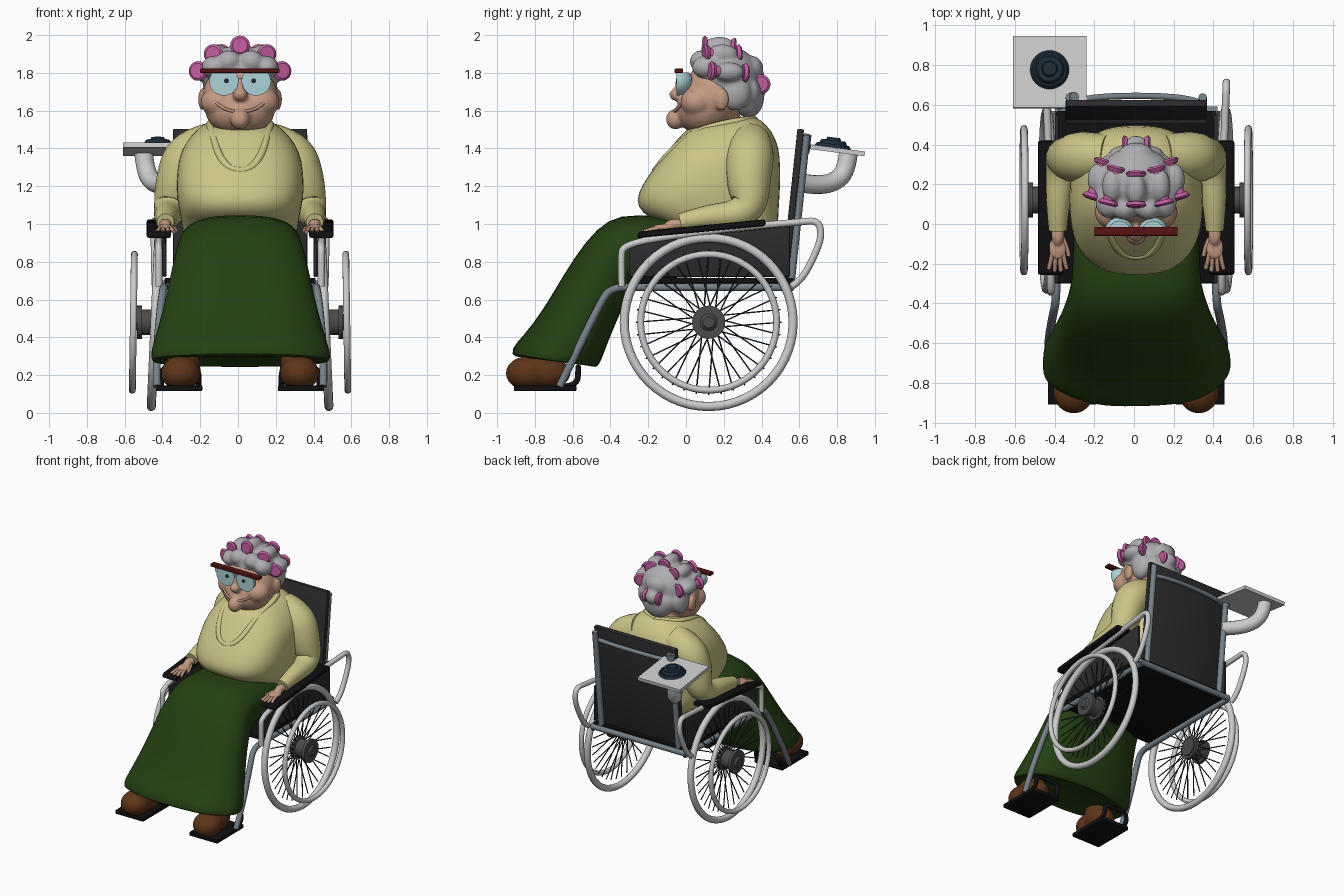
import bpy, bmesh, math
from mathutils import Matrix, Vector

mats = {}
def finish(ob, col):
    if col:
        if col not in mats:
            mats[col] = bpy.data.materials.new("colour_%d" % len(mats))
            mats[col].diffuse_color = (*col, 1)
        ob.data.materials.append(mats[col])
    return ob

def new_mesh(name, bm, col=None):
    bmesh.ops.recalc_face_normals(bm, faces=bm.faces)
    me = bpy.data.meshes.new(name)
    bm.to_mesh(me)
    bm.free()
    ob = bpy.data.objects.new(name, me)
    bpy.context.collection.objects.link(ob)
    return finish(ob, col)

def tube(name, paths, r, col=None, radii=None, res=3):
    """Round rods along smooth paths, with optional radius per point."""
    cu = bpy.data.curves.new(name, 'CURVE')
    cu.dimensions, cu.bevel_depth, cu.bevel_resolution = '3D', r, res
    cu.use_fill_caps = True
    for path in paths:
        sp = cu.splines.new('NURBS' if len(path) > 2 else 'POLY')
        sp.points.add(len(path) - 1)
        for i, p in enumerate(path):
            sp.points[i].co = (*p, 1)
            sp.points[i].radius = radii[i] if radii else 1
        if len(path) > 2:
            sp.order_u, sp.use_endpoint_u, sp.resolution_u = 3, True, 5
    ob = bpy.data.objects.new(name, cu)
    bpy.context.collection.objects.link(ob)
    return finish(ob, col)

def slab(name, yz, x0, x1, col=None, bev=0.006):
    """Side profile extruded across x."""
    bm = bmesh.new()
    f = bm.faces.new([bm.verts.new((x0, y, z)) for y, z in yz])
    g = bmesh.ops.extrude_face_region(bm, geom=[f])['geom']
    bmesh.ops.translate(bm, vec=(x1 - x0, 0, 0), verts=[v for v in g if isinstance(v, bmesh.types.BMVert)])
    ob = new_mesh(name, bm, col)
    b = ob.modifiers.new("bevel", 'BEVEL')
    b.width, b.segments = bev, 2

def loft(name, rows, n0, n1, col, wave=0):
    """Rows are (front y, z, back y, z, half width); squareness runs from n0 to n1."""
    bm, N, rings = bmesh.new(), 32, []
    for k, (y1, z1, y2, z2, hw) in enumerate(rows):
        ring, n = [], n0 + (n1 - n0) * k / (len(rows) - 1)
        for i in range(N):
            a = 2 * math.pi * i / N
            c, s = math.cos(a), math.sin(a)
            c = math.copysign(abs(c) ** (2 / n), c)
            s = math.copysign(abs(s) ** (2 / n), s)
            w = 1 + wave * math.sin(7 * a + 1) * (k / len(rows)) ** 2
            ring.append(bm.verts.new((hw * c * w, (y1 + y2) / 2 + (y1 - y2) / 2 * s * w,
                                      (z1 + z2) / 2 + (z1 - z2) / 2 * s)))
        rings.append(ring)
    for A, B in zip(rings, rings[1:]):
        for i in range(N):
            bm.faces.new((A[i], A[(i + 1) % N], B[(i + 1) % N], B[i]))
    bm.faces.new(rings[0])
    bm.faces.new(rings[-1])
    new_mesh(name, bm, col).modifiers.new("smooth", 'SUBSURF').levels = 1

def blobs(name, items, col=None, voxel=0.01):
    """Ellipsoids (x, y, z, rx, ry, rz) melted together."""
    bm = bmesh.new()
    for x, y, z, a, b, c in items:
        bmesh.ops.create_uvsphere(bm, u_segments=24, v_segments=14, radius=1,
            matrix=Matrix.Translation((x, y, z)) @ Matrix.Diagonal((a, b, c, 1)))
    ob = new_mesh(name, bm, col)
    m = ob.modifiers.new("melt", 'REMESH')
    m.mode, m.voxel_size = 'VOXEL', voxel
    m = ob.modifiers.new("soften", 'SMOOTH')
    m.factor, m.iterations = 0.5, 6

def disc(name, p, q, r, col=None, r2=None, seg=24):
    """Cylinder or cone from p to q."""
    p, q = Vector(p), Vector(q)
    bm = bmesh.new()
    rot = (q - p).to_track_quat('Z', 'Y').to_matrix().to_4x4()
    bmesh.ops.create_cone(bm, cap_ends=True, segments=seg, radius1=r, radius2=r if r2 is None else r2,
                          depth=(q - p).length, matrix=Matrix.Translation((p + q) / 2) @ rot)
    new_mesh(name, bm, col)

def ring(name, loc, R, r, tilt, col=None):
    bpy.ops.mesh.primitive_torus_add(location=loc, rotation=(0, math.pi / 2 + tilt, 0), major_radius=R,
                                     minor_radius=r, major_segments=56, minor_segments=12)
    bpy.context.object.name = name
    finish(bpy.context.object, col)

BLACK, DARK, STEEL = (0.005, 0.005, 0.006), (0.025, 0.025, 0.027), (0.18, 0.22, 0.25)
PALE, SKIN, CREAM = (0.55, 0.55, 0.55), (0.55, 0.32, 0.22), (0.6, 0.56, 0.24)
GREEN, BROWN, HAIR = (0.017, 0.052, 0.006), (0.11, 0.035, 0.009), (0.42, 0.42, 0.44)
PINK, RED, BLUE = (0.55, 0.11, 0.35), (0.1, 0.006, 0.006), (0.4, 0.65, 0.68)
NAVY, HUB = (0.012, 0.025, 0.04), (0.07, 0.07, 0.07)

# chair seat and backrest
slab("seat", [(-0.3, 0.685), (0.57, 0.685), (0.57, 0.715), (-0.3, 0.715)], -0.4, 0.4, BLACK)
slab("backrest", [(0.505, 0.71), (0.54, 0.71), (0.625, 1.5), (0.59, 1.505)], -0.355, 0.355, DARK)
tube("rear_crossbar", [[(-0.41, 0.57, 0.68), (0.41, 0.57, 0.68)]], 0.022, STEEL)
tube("back_bow", [[(-0.32, 0.61, 1.4), (-0.25, 0.645, 1.41), (0.25, 0.645, 1.41), (0.32, 0.61, 1.4)]], 0.016, STEEL)

for s in (-1, 1):
    # cambered wheel with handrim, hub and spokes
    ring("wheel", (s * 0.45, 0.12, 0.48), 0.447, 0.024, -s * 0.045, PALE)
    ring("handrim", (s * 0.565, 0.12, 0.48), 0.36, 0.018, -s * 0.015, PALE)
    disc("hub", (s * 0.41, 0.12, 0.48), (s * 0.54, 0.12, 0.48), 0.068, HUB)
    for x in (0.42, 0.52):
        disc("hub_flange", (s * x, 0.12, 0.48), (s * (x + 0.025), 0.12, 0.48), 0.088, HUB)
    disc("hub_cap", (s * 0.54, 0.12, 0.48), (s * 0.56, 0.12, 0.48), 0.05, HUB, 0.03)
    spokes = []
    for i in range(36):
        a = 2 * math.pi * i / 36
        b = a + (0.3 if i % 2 else -0.3)
        spokes.append([(s * 0.44, 0.12 + 0.08 * math.cos(b), 0.48 + 0.08 * math.sin(b)),
                       (s * (0.45 - 0.018 * math.sin(a)), 0.12 + 0.385 * math.cos(a), 0.48 + 0.385 * math.sin(a))])
    tube("spokes", spokes, 0.004, DARK, res=1)
    # side panel, armrest and frame tubes
    slab("side_panel", [(-0.3, 0.72), (0.55, 0.72), (0.55, 0.99), (-0.3, 0.9)], s * 0.39, s * 0.41, DARK)
    slab("armrest", [(-0.26, 0.925), (0.42, 0.99), (0.42, 1.025), (-0.25, 0.96)], s * 0.365, s * 0.495, BLACK, 0.012)
    tube("arm_frame", [[(s * (0.43 + 0.04 * max(0, y - 0.1)), y, z) for y, z in ((-0.34, 0.67), (-0.345, 0.84),
        (-0.33, 0.88), (-0.2, 0.92), (0.3, 0.985), (0.6, 1.01), (0.7, 1.02), (0.72, 0.94), (0.68, 0.83),
        (0.61, 0.7), (0.56, 0.67))]], 0.019, PALE)
    tube("leg_frame", [[(s * x, y, z) for x, y, z in ((0.4, 0.57, 0.665), (0.4, -0.25, 0.665), (0.405, -0.4, 0.665),
        (0.42, -0.46, 0.57), (0.445, -0.6, 0.28), (0.44, -0.67, 0.14))]], 0.021, STEEL)
    tube("back_post", [[(s * 0.335, 0.555, 0.68), (s * 0.335, 0.638, 1.47)]], 0.021, STEEL)
    # footrest with heel loop
    slab("footrest", [(-0.91, 0.115), (-0.58, 0.115), (-0.58, 0.145), (-0.91, 0.145)], s * 0.2, s * 0.445, BLACK)
    tube("heel_loop", [[(s * x, y, z) for x, y, z in ((0.22, -0.66, 0.14), (0.22, -0.575, 0.14), (0.22, -0.57, 0.24),
        (0.3, -0.57, 0.24), (0.42, -0.57, 0.24), (0.42, -0.575, 0.14), (0.42, -0.66, 0.14))]], 0.016, BLACK)
    # shoe
    blobs("shoe", [(s * 0.315, -0.84, 0.21, 0.105, 0.115, 0.09), (s * 0.305, -0.74, 0.21, 0.1, 0.13, 0.085),
                   (s * 0.3, -0.75, 0.27, 0.09, 0.1, 0.09)], BROWN, 0.012)
    # sleeve
    tube("sleeve", [[(s * 0.14, 0.34, 1.43), (s * 0.27, 0.34, 1.38), (s * 0.325, 0.33, 1.25), (s * 0.365, 0.34, 1.1),
                     (s * 0.38, 0.27, 1.05), (s * 0.395, 0.1, 1.04), (s * 0.395, -0.03, 1.01)]], 0.1,
         CREAM, (1.1, 1.3, 1.2, 0.95, 0.75, 0.6, 0.46), 8)
    # hand and fingers
    blobs("palm", [(s * 0.395, -0.05, 1.0, 0.033, 0.06, 0.028), (s * 0.395, -0.12, 0.982, 0.046, 0.06, 0.018)], SKIN, 0.007)
    fingers = [[(s * (0.395 + o * 0.8), -0.13, 0.982), (s * (0.395 + o), -0.18, 0.977),
                (s * (0.395 + o * 1.4), -0.24 + abs(o) * 0.5, 0.957)] for o in (-0.032, -0.011, 0.011, 0.032)]
    fingers.append([(s * 0.37, -0.07, 0.985), (s * 0.345, -0.12, 0.98), (s * 0.34, -0.16, 0.967)])
    tube("fingers", fingers, 0.011, SKIN)

# skirt, over the lap and down to the hem
loft("skirt", [(0.38, 0.98, 0.38, 0.73, 0.29), (0.05, 1.03, 0.05, 0.72, 0.315), (-0.28, 1.055, -0.15, 0.71, 0.32),
    (-0.41, 1.03, -0.24, 0.69, 0.33), (-0.53, 0.915, -0.31, 0.62, 0.36), (-0.65, 0.73, -0.36, 0.5, 0.39),
    (-0.76, 0.54, -0.42, 0.36, 0.435), (-0.86, 0.41, -0.45, 0.27, 0.47), (-0.935, 0.335, -0.47, 0.245, 0.48),
    (-0.91, 0.285, -0.49, 0.24, 0.46), (-0.84, 0.32, -0.5, 0.27, 0.4)], 2.8, 2.3, GREEN, 0.02)

# sweater and its cowl collar
loft("sweater", [(0.05, 0.8, 0.45, 0.8, 0.28), (-0.05, 0.98, 0.49, 1.0, 0.31), (-0.2, 1.03, 0.49, 1.05, 0.315),
    (-0.26, 1.09, 0.495, 1.12, 0.33), (-0.26, 1.16, 0.5, 1.2, 0.34), (-0.2, 1.26, 0.5, 1.3, 0.335),
    (-0.12, 1.36, 0.495, 1.4, 0.32), (-0.045, 1.45, 0.46, 1.49, 0.26), (0.0, 1.5, 0.39, 1.56, 0.185),
    (0.06, 1.52, 0.35, 1.57, 0.13)], 2.6, 2.6, CREAM)
half = [(0.12, 0.33, 1.55), (0.165, 0.2, 1.53), (0.145, 0.03, 1.48), (0.115, -0.1, 1.36), (0.05, -0.16, 1.28)]
tube("collar", [[(0, 0.36, 1.55)] + half + [(-x, y, z) for x, y, z in half[::-1]] + [(0, 0.36, 1.55)]], 0.022, CREAM)

# head with cheeks, nose, chin and ears
face = [(0, 0.14, 1.67, 0.2, 0.16, 0.19), (0, 0.09, 1.6, 0.185, 0.14, 0.13), (0, 0.18, 1.53, 0.12, 0.12, 0.1),
        (0, -0.055, 1.555, 0.052, 0.052, 0.055), (0, -0.005, 1.6, 0.1, 0.05, 0.05),
        (0, -0.045, 1.685, 0.04, 0.045, 0.035), (0, -0.02, 1.73, 0.025, 0.04, 0.05)]
for s in (-1, 1):
    face += [(s * 0.11, 0.06, 1.645, 0.1, 0.09, 0.08), (s * 0.2, 0.19, 1.66, 0.022, 0.04, 0.06)]
blobs("head", face, SKIN, 0.011)
tube("smile", [[(-0.15, -0.005, 1.665), (-0.1, -0.04, 1.61), (0, -0.07, 1.59), (0.1, -0.04, 1.61),
                (0.15, -0.005, 1.665)]], 0.008, SKIN)

# curlers: spools with two end discs, and hair rolled over them
curlers = [((0, 0.1, 1.945), (0, 0.25, 1.935)), ((-0.055, 0.395, 1.74), (0.055, 0.395, 1.74))]
hair = [(0, 0.21, 1.78, 0.195, 0.18, 0.165), (0, 0.33, 1.68, 0.125, 0.085, 0.12), (0, 0.35, 1.82, 0.09, 0.06, 0.07)]
for s in (-1, 1):
    curlers += [((s * 0.14, 0.11, 1.9), (s * 0.1, 0.275, 1.9)), ((s * 0.22, 0.14, 1.81), (s * 0.165, 0.31, 1.8))]
    hair += [(s * 0.14, 0.26, 1.7, 0.06, 0.085, 0.1), (s * 0.06, 0.08, 1.86, 0.065, 0.06, 0.06),
             (s * 0.14, 0.11, 1.83, 0.065, 0.08, 0.06), (s * 0.09, 0.34, 1.7, 0.05, 0.05, 0.07)]
for p, q in curlers:
    p, q = Vector(p), Vector(q)
    d = (q - p).normalized()
    hair.append((*((p + q) / 2), 0.05 + abs(d.x) * 0.01, 0.05 + abs(d.y) * 0.035, 0.052))
    disc("curler_core", p, q, 0.03, PINK)
    for e, v in ((p, -d), (q, d)):
        disc("curler_end", e - v * 0.012, e + v * 0.006, 0.042, PINK, 0.052)
        disc("curler_lip", e + v * 0.006, e + v * 0.016, 0.052, PINK, 0.04)
blobs("hair", hair, HAIR, 0.011)

# glasses: brow bar, domed lenses cut flat at the top, pupils
slab("brow_bar", [(-0.06, 1.8), (-0.015, 1.8), (-0.015, 1.822), (-0.06, 1.822)], -0.2, 0.22, RED, 0.004)
for s in (-1, 1):
    bm = bmesh.new()
    bmesh.ops.create_uvsphere(bm, u_segments=24, v_segments=16, radius=1,
        matrix=Matrix.Translation((s * 0.085, -0.05, 1.755)) @ Matrix.Diagonal((0.078, 0.085, 0.075, 1)))
    for co, no in (((0, 0, 1.803), (0, 0, 1)), ((0, -0.05, 0), (0, -1, 0))):
        cut = bmesh.ops.bisect_plane(bm, geom=bm.verts[:] + bm.edges[:] + bm.faces[:], plane_co=co, plane_no=no,
                                     clear_outer=True)['geom_cut']
        bmesh.ops.edgeloop_fill(bm, edges=[e for e in cut if isinstance(e, bmesh.types.BMEdge)])
    new_mesh("lens", bm, BLUE)
    disc("pupil", (s * 0.072, -0.054, 1.758), (s * 0.072, -0.04, 1.758), 0.013, NAVY)

# tilted tray on a bent arm with a round control
bm = bmesh.new()
M = Matrix.Translation((-0.425, 0.765, 1.395)) @ Matrix.Rotation(-0.13, 4, 'X')
bmesh.ops.create_cube(bm, size=1, matrix=M @ Matrix.Diagonal((0.37, 0.365, 0.025, 1)))
new_mesh("tray", bm, PALE)
tube("tray_arm", [[(-0.34, 0.6, 1.22), (-0.38, 0.67, 1.205), (-0.45, 0.78, 1.215), (-0.49, 0.85, 1.28), (-0.5, 0.86, 1.38)]],
     0.05, PALE, res=6)
tube("tray_bracket", [[(-0.33, 0.63, 1.38), (-0.3, 0.64, 1.47)]], 0.025, STEEL)
for z0, z1, r in ((0.01, 0.03, 0.1), (0.03, 0.05, 0.075), (0.05, 0.065, 0.04)):
    disc("control_dial", M @ Vector((0, 0.01, z0)), M @ Vector((0, 0.01, z1)), r, NAVY, r * 0.85, 32)

# chair and sitter stand slightly right of the tray side
for ob in bpy.context.scene.objects:
    if not ob.name.startswith(("tray", "control", "brow")):
        ob.location.x += 0.011

# bake to meshes and shade
bpy.ops.object.select_all(action='SELECT')
bpy.context.view_layer.objects.active = bpy.data.objects["seat"]
bpy.ops.object.convert(target='MESH')
bpy.ops.object.shade_smooth_by_angle(angle=math.radians(40))
